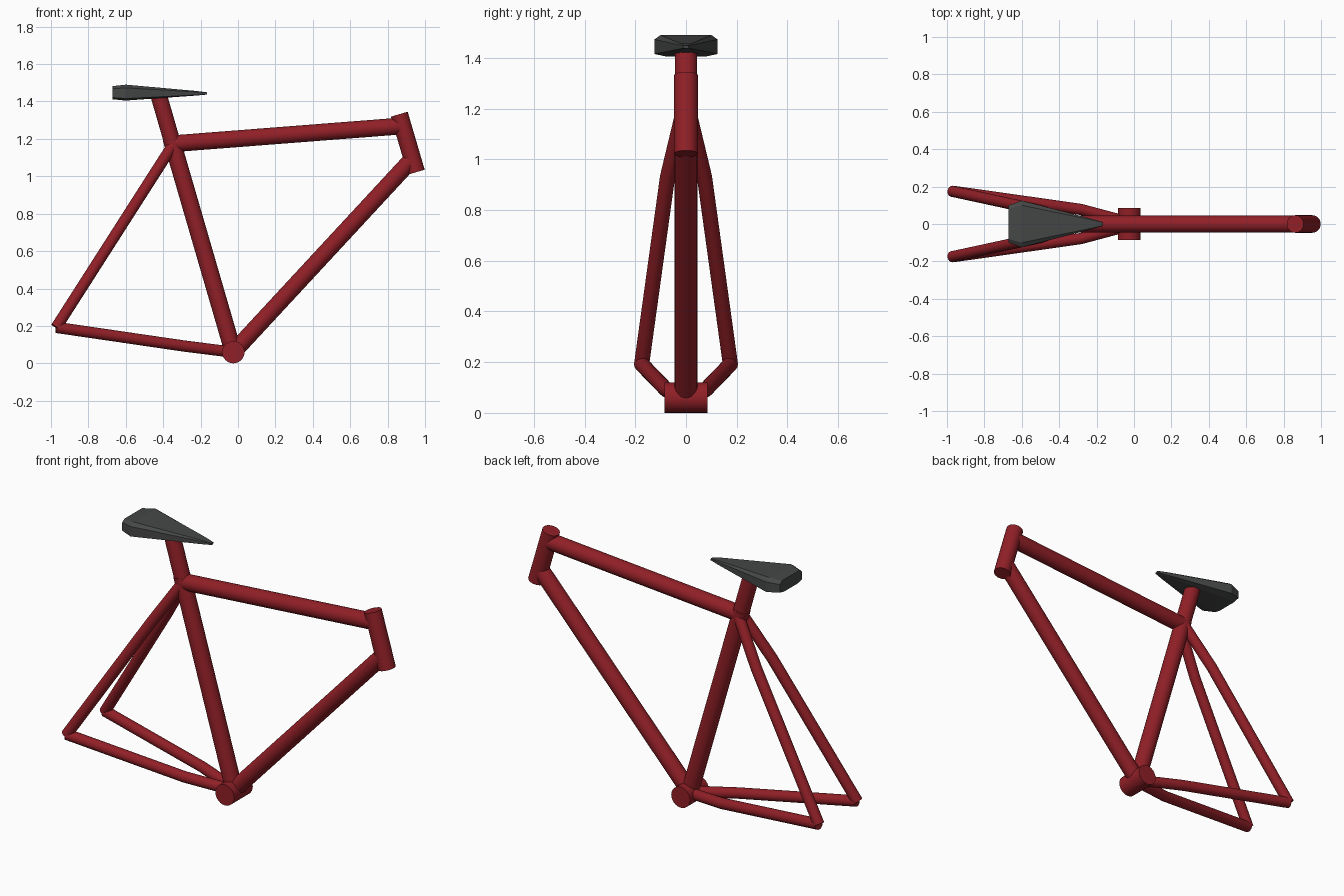
import bpy, bmesh

if "Cube" in bpy.data.objects:
    bpy.data.objects.remove(bpy.data.objects["Cube"])

def material(name, rgb):
    m = bpy.data.materials.new(name)
    m.diffuse_color = (*rgb, 1)
    m.use_nodes = True
    m.node_tree.nodes["Principled BSDF"].inputs["Base Color"].default_value = m.diffuse_color
    return m

RED = material("red_paint", (0.28, 0.014, 0.02))
DARK = material("dark_grey", (0.06, 0.062, 0.062))

def tube(name, points, radius):
    """Round capped tube along a polyline, turned into a smooth mesh."""
    cu = bpy.data.curves.new(name, 'CURVE')
    cu.dimensions = '3D'
    cu.bevel_depth = radius
    cu.bevel_resolution = 10
    cu.use_fill_caps = True
    sp = cu.splines.new('POLY')
    sp.points.add(len(points) - 1)
    for p, co in zip(sp.points, points):
        p.co = (*co, 1)
    ob = bpy.data.objects.new(name, cu)
    bpy.context.collection.objects.link(ob)
    bpy.ops.object.select_all(action='DESELECT')
    ob.select_set(True)
    bpy.context.view_layer.objects.active = ob
    bpy.ops.object.convert(target='MESH')
    ob = bpy.context.object
    ob.name = name
    ob.data.materials.clear()
    ob.data.materials.append(RED)
    bpy.ops.object.shade_smooth_by_angle()
    return ob

# Main frame tubes
BB = (-0.025, 0, 0.06)
tube("bottom_bracket", [(-0.025, -0.085, 0.06), (-0.025, 0.085, 0.06)], 0.06)
tube("seat_tube", [BB, (-0.358, 0, 1.205)], 0.046)
tube("seat_post", [(-0.34, 0, 1.143), (-0.423, 0, 1.43)], 0.044)
tube("top_tube", [(-0.35, 0, 1.174), (0.875, 0, 1.269)], 0.045)
tube("down_tube", [BB, (0.925, 0, 1.085)], 0.045)
tube("head_tube", [(0.862, 0, 1.332), (0.953, 0, 1.022)], 0.047)

# Rear stays, left and right
for side, s in (("right", -1), ("left", 1)):
    tube(f"chain_stay_{side}",
         [(-0.03, s * 0.01, 0.06), (-0.285, s * 0.078, 0.092), (-0.97, s * 0.175, 0.192)], 0.03)
    tube(f"seat_stay_{side}",
         [(-0.345, s * 0.015, 1.172), (-0.50, s * 0.073, 0.93), (-0.972, s * 0.175, 0.192)], 0.03)

# Saddle: low-poly loft of octagonal sections (x, centre z, half width, half height)
half = [(0.8, 1), (1, 0.6), (1, -0.75), (0.6, -1)]
outline = half + [(-y, z) for y, z in reversed(half)]
sections = [(-0.67, 1.447, 0.1, 0.035), (-0.6, 1.4475, 0.125, 0.0425),
            (-0.22, 1.444, 0.026, 0.012), (-0.165, 1.443, 0.01, 0.006)]
bm = bmesh.new()
rings = [[bm.verts.new((x, y * w, c + z * h)) for y, z in outline] for x, c, w, h in sections]
for a, b in zip(rings, rings[1:]):
    for i in range(8):
        j = (i + 1) % 8
        bm.faces.new((a[i], a[j], b[j], b[i]))
bm.faces.new(rings[0])
bm.faces.new(rings[-1])
bmesh.ops.recalc_face_normals(bm, faces=bm.faces)
me = bpy.data.meshes.new("saddle")
bm.to_mesh(me)
bm.free()
me.materials.append(DARK)
bpy.context.collection.objects.link(bpy.data.objects.new("saddle", me))
